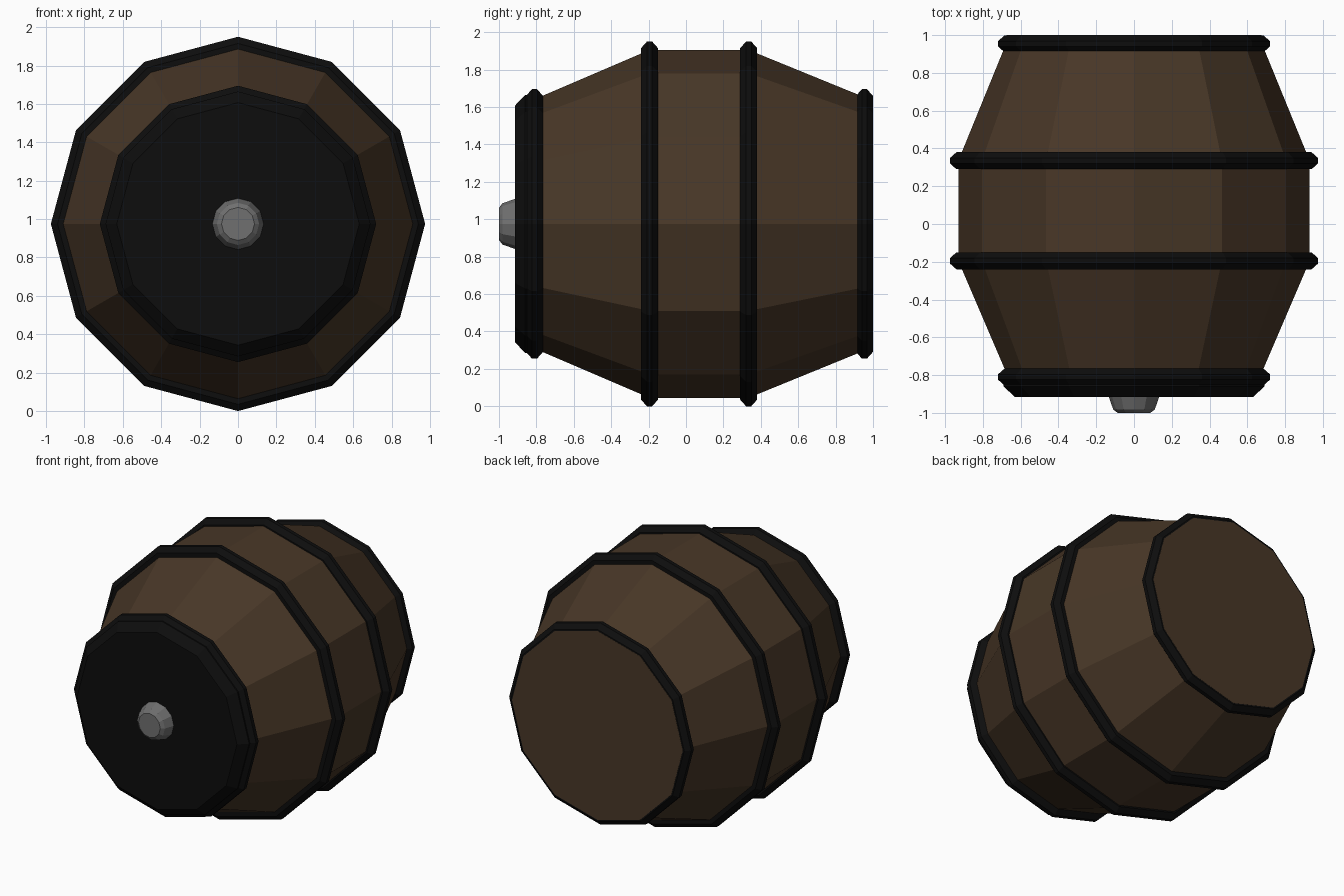
import bpy, bmesh, math

if "Cube" in bpy.data.objects:
    bpy.data.objects.remove(bpy.data.objects["Cube"])

SIDES = 12
CENTRE_Z = 0.975


def material(name, rgb):
    m = bpy.data.materials.new(name)
    m.diffuse_color = (*rgb, 1)
    m.use_nodes = True
    m.node_tree.nodes["Principled BSDF"].inputs["Base Color"].default_value = m.diffuse_color
    return m


def lathe(name, profile, mat, closed=False):
    """Spin (y, radius) points round the barrel's long axis; cap the ends unless closed."""
    bm = bmesh.new()
    rings = []
    for y, r in profile:
        rings.append([bm.verts.new((r * math.cos(a), y, CENTRE_Z + r * math.sin(a)))
                      for a in (2 * math.pi * i / SIDES for i in range(SIDES))])
    pairs = list(zip(rings, rings[1:]))
    if closed:
        pairs.append((rings[-1], rings[0]))
    else:
        bm.faces.new(rings[0])
        bm.faces.new(rings[-1])
    for a, b in pairs:
        for i in range(SIDES):
            j = (i + 1) % SIDES
            bm.faces.new((a[i], a[j], b[j], b[i]))
    bmesh.ops.recalc_face_normals(bm, faces=bm.faces)
    mesh = bpy.data.meshes.new(name)
    bm.to_mesh(mesh)
    bm.free()
    mesh.materials.append(mat)
    ob = bpy.data.objects.new(name, mesh)
    bpy.context.collection.objects.link(ob)
    return ob


def hoop(name, y, r):
    # flat-topped band with bevelled edges
    w, t = 0.045, 0.014
    lathe(name, [(y - w, r - 0.075), (y - w, r - 0.035), (y - t, r), (y + t, r),
                 (y + w, r - 0.035), (y + w, r - 0.075)], iron, closed=True)


wood = material("dark_wood", (0.065, 0.038, 0.020))
iron = material("black_iron", (0.004, 0.004, 0.004))
metal = material("grey_metal", (0.16, 0.16, 0.16))

# wooden body with straight tapered ends
lathe("barrel_body", [(-0.86, 0.645), (-0.195, 0.93), (0.335, 0.93),
                      (0.96, 0.675), (1.0, 0.675)], wood)

# iron hoops
for name, y, r in (("front_hoop", -0.81, 0.72), ("front_middle_hoop", -0.195, 0.975),
                   ("back_middle_hoop", 0.335, 0.975), ("back_hoop", 0.954, 0.72)):
    hoop(name, y, r)

# black front lid and its knob
lathe("front_lid", [(-0.915, 0.632), (-0.86, 0.69), (-0.82, 0.69)], iron)
lathe("front_knob", [(-1.0, 0.086), (-0.982, 0.11), (-0.905, 0.137)], metal)
